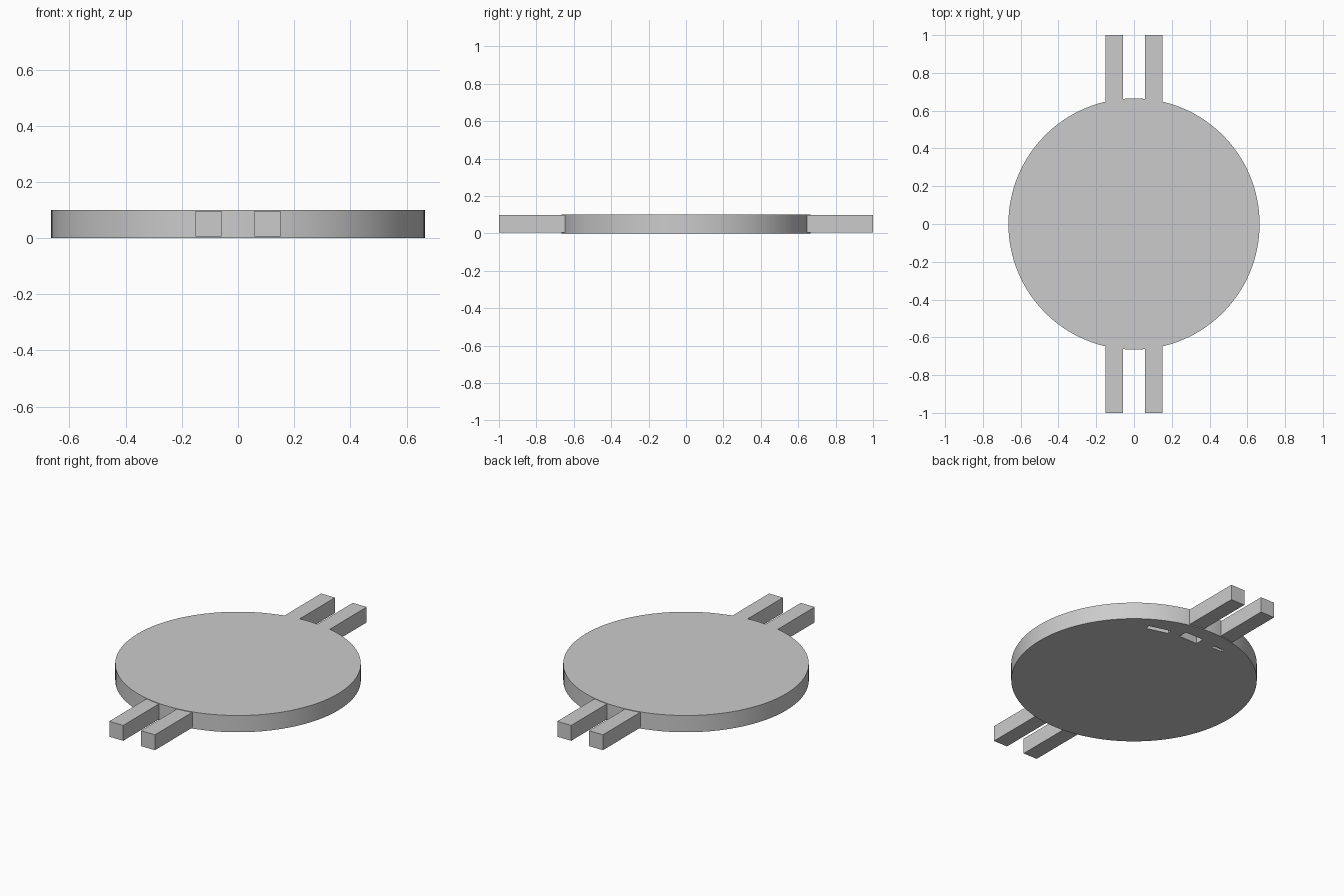
import bpy
from math import radians

if "Cube" in bpy.data.objects:
    bpy.data.objects.remove(bpy.data.objects["Cube"])


def box(name, center, size, angle=0):
    bpy.ops.mesh.primitive_cube_add(size=1, location=center, rotation=(0, 0, angle))
    ob = bpy.context.object
    ob.name = name
    ob.scale = size
    bpy.ops.object.transform_apply(location=False, rotation=False, scale=True)
    return ob


# Round case
bpy.ops.mesh.primitive_cylinder_add(vertices=128, radius=0.665, depth=0.1, location=(0, 0, 0.05))
case = bpy.context.object
case.name = "round_case"

# Small slots in the underside, near the back edge
slots = [(0.248, 0.503, 0.13, 0.03, -16), (0.055, 0.548, 0.12, 0.055, 0), (-0.13, 0.55, 0.07, 0.02, 0)]
for i, (x, y, w, d, a) in enumerate(slots):
    cutter = box(f"slot_cutter_{i}", (x, y, 0.01), (w, d, 0.1), radians(a))
    cutter.hide_render = True
    cutter.hide_set(True)
    mod = case.modifiers.new("slot", "BOOLEAN")
    mod.object = cutter
    mod.operation = "DIFFERENCE"
    mod.solver = "EXACT"

# Smooth rim with sharp edges
bpy.ops.object.select_all(action="DESELECT")
case.select_set(True)
bpy.context.view_layer.objects.active = case
bpy.ops.object.shade_smooth_by_angle(angle=radians(30))

# Paired lugs at the front and back
for end, sy in (("front", -1), ("back", 1)):
    for side, sx in (("left", -1), ("right", 1)):
        box(f"{end}_{side}_lug", (sx * 0.105, sy * 0.81, 0.051), (0.092, 0.38, 0.092))
